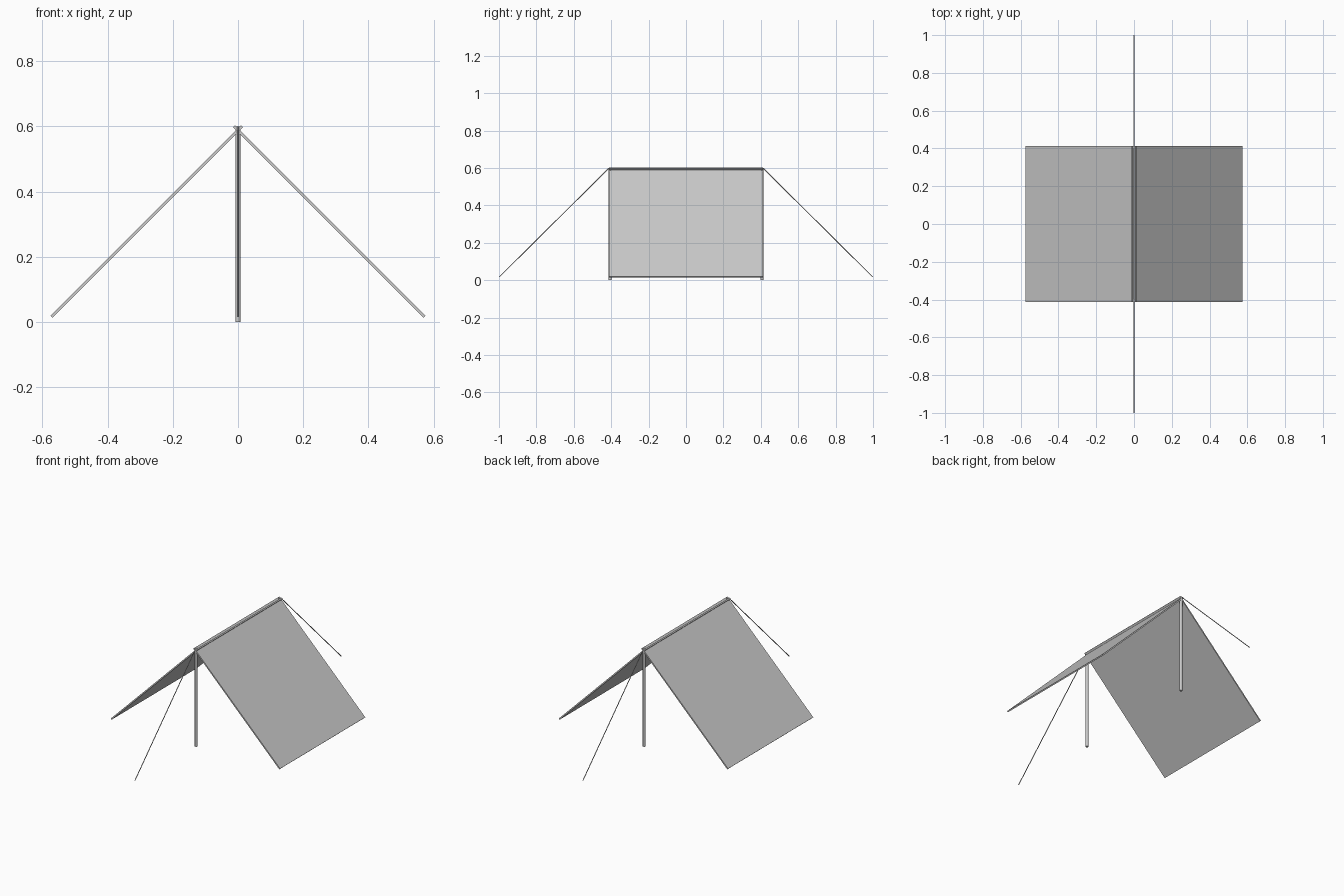
import bpy, math
from mathutils import Vector

if "Cube" in bpy.data.objects:
    bpy.data.objects.remove(bpy.data.objects["Cube"])


def rod(name, a, b, radius, sides):
    a, b = Vector(a), Vector(b)
    d = b - a
    bpy.ops.mesh.primitive_cylinder_add(vertices=sides, radius=radius, depth=d.length,
                                        location=(a + b) / 2)
    o = bpy.context.object
    o.name = name
    o.rotation_euler = d.to_track_quat('Z', 'Y').to_euler()
    bpy.ops.object.shade_smooth_by_angle(angle=math.radians(40))
    return o


# two square canvas panels crossing at the ridge
SIZE, THICK = 0.826, 0.008
for name, s in (("left_panel", -1), ("right_panel", 1)):
    bpy.ops.mesh.primitive_cube_add(size=1, location=(s * 0.28, 0, 0.308),
                                    rotation=(0, s * math.pi / 4, 0))
    o = bpy.context.object
    o.name = name
    o.scale = (SIZE, SIZE, THICK)

# upright poles and guy ropes at both ends
for end, s in (("front", -1), ("back", 1)):
    rod(end + "_pole", (0, s * 0.406, 0), (0, s * 0.406, 0.6), 0.008, 12)
    rod(end + "_guy_rope", (0, s * 0.412, 0.599), (0, s * 0.999, 0.017), 0.0025, 8)
